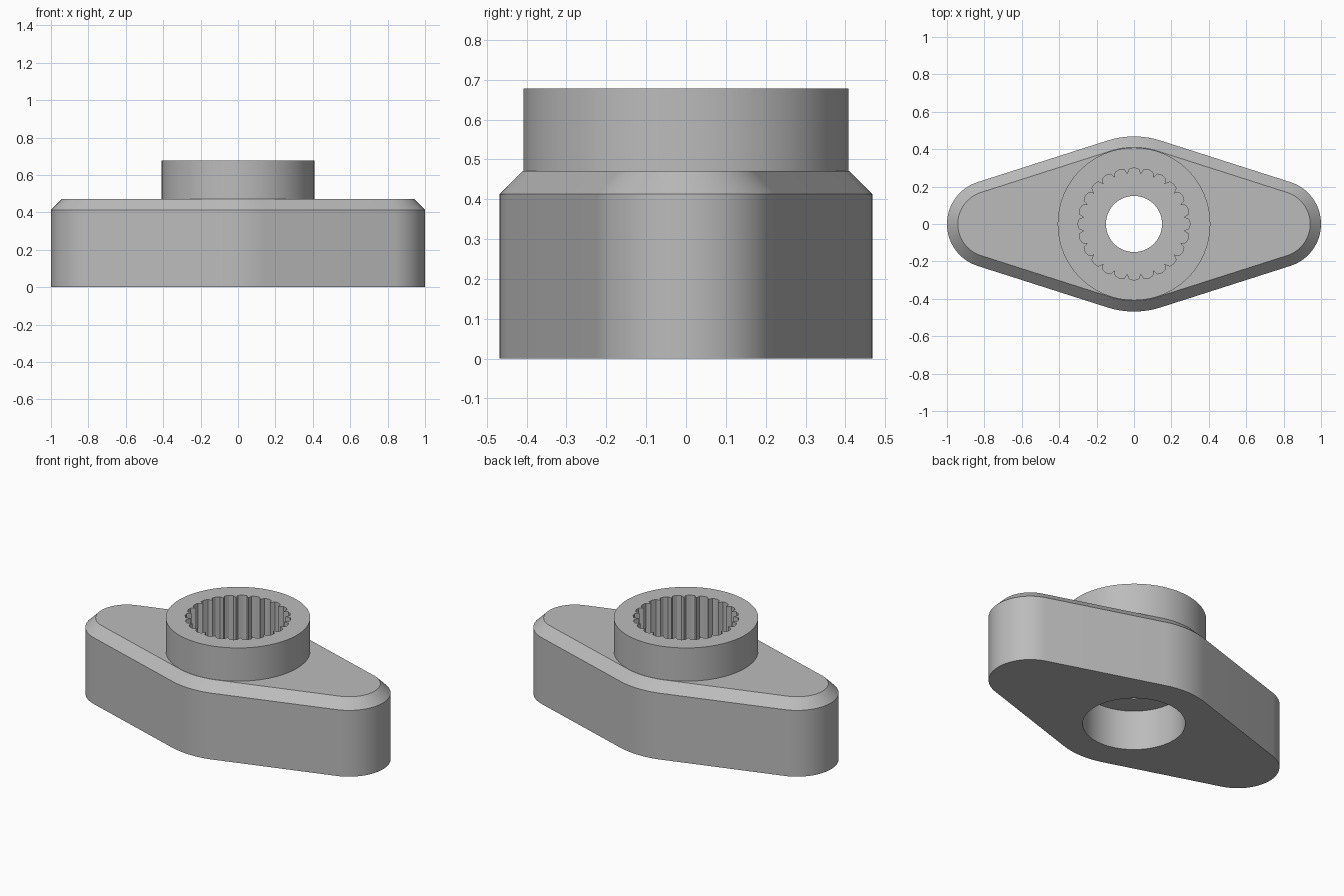
import bpy
import bmesh
from math import sin, cos, pi, acos, radians

cube = bpy.data.objects.get("Cube")
if cube:
    bpy.data.objects.remove(cube, do_unlink=True)

CENTRE_R, END_R, END_X = 0.468, 0.235, 0.765
TEETH = 24

grey = bpy.data.materials.new("plain grey")
grey.use_nodes = True
colour = (0.5, 0.5, 0.5, 1)
grey.diffuse_color = colour
grey.node_tree.nodes["Principled BSDF"].inputs["Base Color"].default_value = colour


def arc(cx, r, start, end, steps):
    angles = [start + (end - start) * i / steps for i in range(steps + 1)]
    return [(cx + r * cos(a), r * sin(a)) for a in angles]


def circle(r, steps=96):
    return arc(0, r, 0, 2 * pi, steps)[:-1]


def lever_outline(inset):
    """Two small end arcs and a wide middle, joined by tangent lines."""
    t = acos((CENTRE_R - END_R) / END_X)
    mid, end = CENTRE_R - inset, END_R - inset
    return (arc(END_X, end, -t, t, 32) + arc(0, mid, t, pi - t, 16)
            + arc(-END_X, end, pi - t, pi + t, 32)
            + arc(0, mid, pi + t, 2 * pi - t, 16))


def spline_outline():
    """Ring of shallow grooves with narrow ridges between them."""
    pts = []
    step = 2 * pi / TEETH
    for i in range(TEETH):
        for offset, r in ((-0.32, 0.295), (0, 0.3), (0.32, 0.295), (0.5, 0.268)):
            a = (i + offset) * step
            pts.append((r * cos(a), r * sin(a)))
    return pts


def loft(name, layers):
    """Solid through (z, outline) layers, capped at both ends."""
    bm = bmesh.new()
    rings = [[bm.verts.new((x, y, z)) for x, y in pts] for z, pts in layers]
    for low, high in zip(rings, rings[1:]):
        n = len(low)
        for i in range(n):
            j = (i + 1) % n
            bm.faces.new((low[i], low[j], high[j], high[i]))
    bm.faces.new(rings[0][::-1])
    bm.faces.new(rings[-1])
    mesh = bpy.data.meshes.new(name)
    bm.to_mesh(mesh)
    bm.free()
    mesh.materials.append(grey)
    obj = bpy.data.objects.new(name, mesh)
    bpy.context.collection.objects.link(obj)
    return obj


def combine(target, other, operation):
    mod = target.modifiers.new(other.name, "BOOLEAN")
    mod.operation, mod.object, mod.solver = operation, other, "EXACT"
    bpy.ops.object.select_all(action="DESELECT")
    bpy.context.view_layer.objects.active = target
    target.select_set(True)
    bpy.ops.object.modifier_apply(modifier=mod.name)
    bpy.data.objects.remove(other, do_unlink=True)


# Chamfered lever with the raised collar
body = loft("lever_body", [(0, lever_outline(0)), (0.413, lever_outline(0)),
                           (0.471, lever_outline(0.058))])
combine(body, loft("collar", [(0.44, circle(0.408)), (0.678, circle(0.408))]), "UNION")

# Recess below, toothed socket above, screw hole through the web between them
combine(body, loft("lower_recess", [(-0.1, circle(0.29)), (0.25, circle(0.29))]), "DIFFERENCE")
combine(body, loft("toothed_socket", [(0.31, spline_outline()), (0.8, spline_outline())]), "DIFFERENCE")
combine(body, loft("screw_hole", [(0.2, circle(0.15)), (0.4, circle(0.15))]), "DIFFERENCE")

bpy.ops.object.shade_smooth_by_angle(angle=radians(25))
